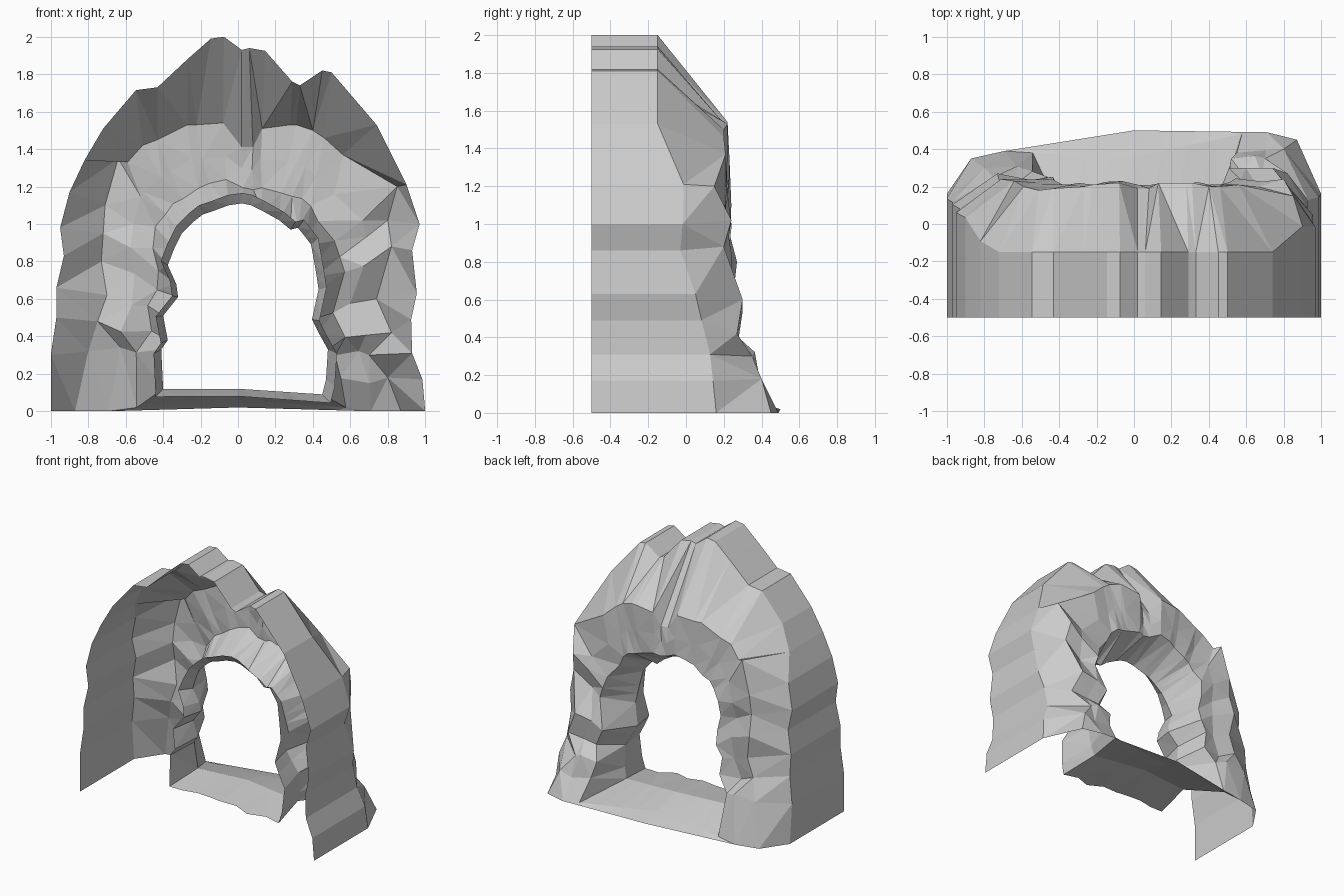
import bpy, bmesh, random
from mathutils import Vector

random.seed(4)
cube = bpy.data.objects.get("Cube")
if cube:
    bpy.data.objects.remove(cube, do_unlink=True)

# One stone colour
stone = bpy.data.materials.new("grey stone")
stone.use_nodes = True
colour = (0.6, 0.6, 0.6, 1)
stone.diffuse_color = colour
stone.node_tree.nodes["Principled BSDF"].inputs["Base Color"].default_value = colour

# Jagged outer outline of the shell (x, z), from the foot at -x to the foot at +x
OUTER = [(-1, 0), (-1, .3), (-.97, .5), (-.97, .66), (-.93, .83), (-.95, .98),
         (-.9, 1.17), (-.82, 1.34), (-.72, 1.51), (-.545, 1.715), (-.43, 1.73),
         (-.27, 1.88), (-.145, 1.99), (-.075, 2), (.02, 1.93), (.06, 1.94),
         (.145, 1.925), (.29, 1.76), (.33, 1.74), (.45, 1.82), (.5, 1.81),
         (.74, 1.53), (.9, 1.21), (.97, 1), (.93, .86), (.955, .63),
         (.925, .49), (.93, .31), (.985, .17), (1, 0)]

# Crease where the outside turns onto the rocky back face (x, y, z)
CREASE = [(-.87, .35, 0), (-.8, .3, .32), (-.75, .25, .48), (-.7, .25, .62),
          (-.73, .27, .8), (-.72, .23, .95), (-.71, .24, 1.1), (-.64, .23, 1.35),
          (-.59, .2, 1.33), (-.51, .18, 1.42), (-.43, .19, 1.45), (-.27, .2, 1.53),
          (-.22, .21, 1.53), (-.08, .22, 1.54), (.02, .19, 1.41), (.08, .19, 1.41),
          (.13, .22, 1.51), (.28, .22, 1.53), (.31, .22, 1.53), (.4, .2, 1.5),
          (.46, .2, 1.46), (.56, .21, 1.37), (.85, .15, 1.2), (.8, .24, 1.02),
          (.82, .2, .88), (.74, .3, .6), (.82, .27, .42), (.7, .35, .3),
          (.8, .4, .18), (.87, .45, 0)]

# Narrowest line of the doorway (x, z)
DOOR = [(-.4, .12), (-.41, .33), (-.375, .38), (-.4, .51), (-.32, .61), (-.33, .68),
        (-.375, .78), (-.34, .87), (-.3, .95), (-.27, .98), (-.24, 1.01), (-.19, 1.05),
        (-.13, 1.07), (-.05, 1.1), (.02, 1.11), (.07, 1.1), (.13, 1.07), (.22, 1.02),
        (.28, .97), (.32, .98), (.36, .93), (.39, .89), (.41, .78), (.42, .72),
        (.43, .65), (.395, .49), (.43, .42), (.48, .33), (.47, .17), (.45, .09)]

# Depth of the smooth side walls by height (z, y)
WALL_RIGHT = [(0, .16), (.3, .13), (.5, .08), (.63, .05), (.86, -.03), (1.2, 0), (1.32, -.15), (2, -.15)]
WALL_LEFT = [(0, .16), (.7, .1), (1.2, .03), (1.35, -.1), (1.5, -.15), (2, -.15)]


def wall_depth(x, z):
    table = WALL_LEFT if x < 0 else WALL_RIGHT
    for (z0, y0), (z1, y1) in zip(table, table[1:]):
        if z <= z1:
            return y0 + (y1 - y0) * (z - z0) / (z1 - z0)


def jitter(amount):
    return Vector([random.uniform(-amount, amount) for _ in range(3)])


def section(i):
    """Points of one slice: front rim, side wall, back face, doorway, inner rim."""
    (x, z), (dx, dz) = OUTER[i], DOOR[i]
    crease = Vector(CREASE[i])
    # The doorway lining gets shallower towards the top of the arch
    door = Vector((dx, .1 - .15 * dz, dz))
    rim = Vector((dx * 1.1, -.22 + .1 * dz, .55 + (dz - .55) * 1.1))
    lip = Vector((dx, max(.22, crease.y * .9), dz))
    foot = i in (0, len(OUTER) - 1)
    rough = 0 if foot else .01 if 8 < i < 21 else .03
    mid = crease.lerp(lip, .38) + jitter(rough)
    jamb = crease.lerp(lip, .7) + jitter(rough)
    if foot:
        mid.y, mid.z = crease.y + .04, 0
        jamb.y, jamb.z = crease.y + .03, .02
    return [Vector((x, -.5, z)), Vector((x, wall_depth(x, z), z)),
            crease, mid, jamb, door, rim]


def build(name, rows, smooth_columns=0):
    """Skin a grid of points; columns past smooth_columns become rough triangles."""
    bm = bmesh.new()
    grid = [[bm.verts.new(p) for p in row] for row in rows]
    rough = []
    for a, b in zip(grid, grid[1:]):
        for j in range(len(a) - 1):
            face = bm.faces.new((a[j], b[j], b[j + 1], a[j + 1]))
            if j >= smooth_columns:
                rough.append(face)
    bmesh.ops.triangulate(bm, faces=rough, quad_method='SHORT_EDGE')
    mesh = bpy.data.meshes.new(name)
    bm.to_mesh(mesh)
    bm.free()
    mesh.materials.append(stone)
    obj = bpy.data.objects.new(name, mesh)
    bpy.context.collection.objects.link(obj)


# Cave arch: open shell curling round the back into the doorway
sections = [section(i) for i in range(len(OUTER))]
build("cave_arch", sections, smooth_columns=1)

# Threshold: ramp at the back, low ridge in the doorway, wavy inner edge
start, end = sections[-1][3:], sections[0][3:]
middle = [Vector(p) for p in ((0, .5, .02), (0, .36, .06), (0, .12, .12), (0, -.21, .08))]
steps = 4
floor = []
for a, b in ((start, middle), (middle, end)):
    for k in range(steps):
        row = [p.lerp(q, k / steps) for p, q in zip(a, b)]
        if k:
            row[-1].y += random.uniform(-.04, .03)
        floor.append(row)
floor.append(end)
build("threshold", floor)
